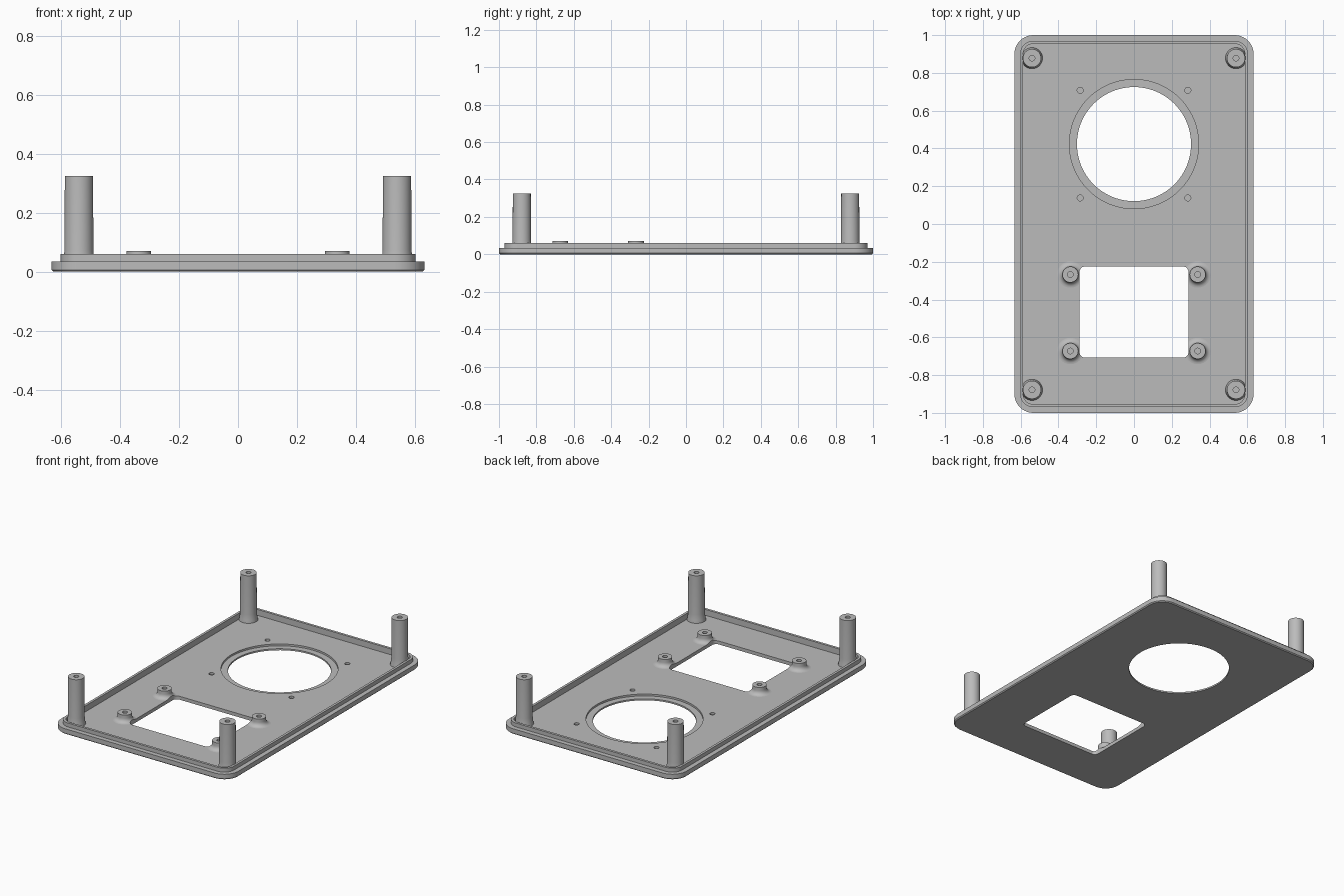
import bpy, bmesh, math

cube = bpy.data.objects.get("Cube")
if cube:
    bpy.data.objects.remove(cube, do_unlink=True)

grey = bpy.data.materials.new("plain grey")
grey.use_nodes = True
colour = (0.5, 0.5, 0.5, 1)
grey.diffuse_color = colour
grey.node_tree.nodes["Principled BSDF"].inputs["Base Color"].default_value = colour

FLOOR = 0.022


def loft(name, rings, location=(0, 0, 0)):
    """Bridge a list of closed point rings and cap both ends."""
    bm = bmesh.new()
    loops = [[bm.verts.new(p) for p in ring] for ring in rings]
    n = len(loops[0])
    for low, high in zip(loops, loops[1:]):
        for i in range(n):
            j = (i + 1) % n
            bm.faces.new((low[i], low[j], high[j], high[i]))
    bm.faces.new(loops[0][::-1])
    bm.faces.new(loops[-1])
    bmesh.ops.recalc_face_normals(bm, faces=bm.faces)
    mesh = bpy.data.meshes.new(name)
    bm.to_mesh(mesh)
    bm.free()
    obj = bpy.data.objects.new(name, mesh)
    obj.location = location
    mesh.materials.append(grey)
    bpy.context.collection.objects.link(obj)
    return obj


def rounded_rect(hx, hy, r, z, steps=10):
    ring = []
    for k, (sx, sy) in enumerate([(1, 1), (-1, 1), (-1, -1), (1, -1)]):
        for i in range(steps + 1):
            a = math.pi / 2 * (k + i / steps)
            ring.append((sx * (hx - r) + r * math.cos(a),
                         sy * (hy - r) + r * math.sin(a), z))
    return ring


def circle(r, z, sides):
    return [(r * math.cos(t), r * math.sin(t), z)
            for t in (2 * math.pi * i / sides for i in range(sides))]


def turned(name, profile, location=(0, 0, 0), sides=40):
    return loft(name, [circle(r, z, sides) for r, z in profile], location)


def cut(target, cutters):
    for cutter in cutters:
        cutter.hide_render = True
        mod = target.modifiers.new("cut", "BOOLEAN")
        mod.operation = "DIFFERENCE"
        mod.solver = "EXACT"
        mod.object = cutter
    graph = bpy.context.evaluated_depsgraph_get()
    mesh = bpy.data.meshes.new_from_object(target.evaluated_get(graph))
    target.modifiers.clear()
    target.data = mesh


# Tray: bevelled bottom, outer flange, raised lip and sunken floor
tiers = [(0.006, 0), (0, 0.006), (0, 0.035), (0.03, 0.035),
         (0.03, 0.06), (0.046, 0.06), (0.046, FLOOR)]
plate = loft("face_plate", [rounded_rect(0.633 - d, 1 - d, 0.1 - d, z)
                            for d, z in tiers])
parts = [plate]

# Cutters: round opening with its ledge, window and blind pin holes
window = loft("window_cutter", [rounded_rect(0.288, 0.241, 0.028, z)
                                for z in (-0.1, 0.2)], (0, -0.466, 0))
opening = turned("opening_cutter", [(0.302, -0.1), (0.302, 0.2)],
                 (0, 0.423, 0), 96)
ledge = turned("ledge_cutter", [(0.342, 0.01), (0.342, 0.2)],
               (0, 0.423, 0), 96)
pins = [turned("pin_cutter", [(0.016, 0.009), (0.016, 0.1)],
               (sx * 0.285, 0.423 + sy * 0.285, 0), 20)
        for sx in (-1, 1) for sy in (-1, 1)]
cut(plate, [ledge, opening, window] + pins)

# Short standoffs with a filleted foot, trimmed by the window
fillet = [(0.07 - 0.028 * math.sin(a), FLOOR + 0.028 * (1 - math.cos(a)))
          for a in (math.pi / 2 * i / 6 for i in range(7))]
short_profile = ([(0.07, 0.014)] + fillet
                 + [(0.042, 0.07), (0.015, 0.07), (0.015, 0.03)])
# Tall corner posts with a slight flare at the foot
tall_profile = [(0.056, 0.014), (0.056, FLOOR), (0.052, 0.04), (0.049, 0.075),
                (0.048, 0.325), (0.015, 0.325), (0.015, 0.15)]
for side, sx in (("right", -1), ("left", 1)):
    for end, sy in (("front", -1), ("back", 1)):
        standoff = turned(f"standoff_{end}_{side}", short_profile,
                          (sx * 0.337, -0.47 + sy * 0.2025, 0))
        bpy.context.view_layer.update()
        cut(standoff, [window])
        post = turned(f"corner_post_{end}_{side}", tall_profile,
                      (sx * 0.54, sy * 0.878, 0))
        parts += [standoff, post]

for cutter in [window, opening, ledge] + pins:
    bpy.data.objects.remove(cutter, do_unlink=True)

# Smooth the round walls, keep the edges crisp
bpy.ops.object.select_all(action="DESELECT")
for part in parts:
    part.select_set(True)
bpy.context.view_layer.objects.active = plate
bpy.ops.object.shade_smooth_by_angle(angle=math.radians(30))
